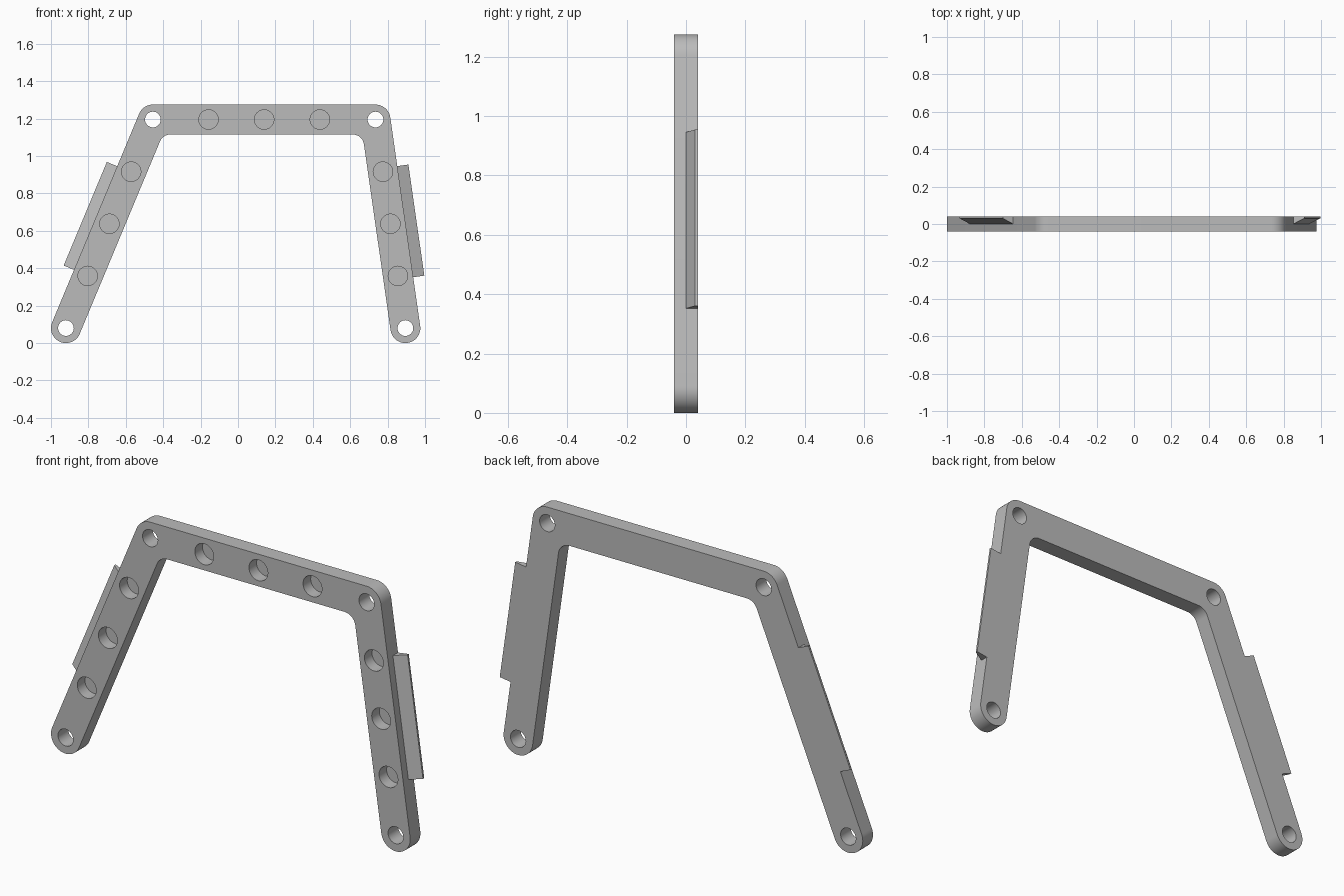
import bpy, bmesh, math
from mathutils import Vector

if "Cube" in bpy.data.objects:
    bpy.data.objects.remove(bpy.data.objects["Cube"])

HALF, WIDTH, FILLET = 0.04, 0.08, 0.06      # half thickness, half bar width, inner corner radius
FOOT_L, TOP_L = Vector((-0.92, 0.08)), Vector((-0.455, 1.195))
TOP_R, FOOT_R = Vector((0.735, 1.195)), Vector((0.895, 0.08))

grey = bpy.data.materials.new("plain_grey")
grey.diffuse_color = (0.5, 0.5, 0.5, 1)
grey.use_nodes = True
grey.node_tree.nodes["Principled BSDF"].inputs["Base Color"].default_value = grey.diffuse_color


def arc(c, r, a0, a1, n):
    return [(c.x + r * math.cos(a0 + (a1 - a0) * i / n),
             c.y + r * math.sin(a0 + (a1 - a0) * i / n)) for i in range(n + 1)]


def add_prism(bm, points, y0, y1):
    """Extrude an x-z outline from y0 to y1."""
    face = bm.faces.new([bm.verts.new((x, y0, z)) for x, z in points])
    moved = bmesh.ops.extrude_face_region(bm, geom=[face])["geom"]
    bmesh.ops.translate(bm, vec=(0, y1 - y0, 0),
                        verts=[v for v in moved if isinstance(v, bmesh.types.BMVert)])


def finish(name, bm):
    bmesh.ops.recalc_face_normals(bm, faces=bm.faces)
    mesh = bpy.data.meshes.new(name)
    bm.to_mesh(mesh)
    bm.free()
    mesh.materials.append(grey)
    ob = bpy.data.objects.new(name, mesh)
    bpy.context.collection.objects.link(ob)
    return ob


# Bent bar outline: rounded feet, rounded outer corners, filleted inner corners
d = TOP_L - FOOT_L
out_l = math.atan2(d.y, d.x) + math.pi / 2          # outward direction of left leg
d = FOOT_R - TOP_R
out_r = math.atan2(d.y, d.x) + math.pi / 2          # outward direction of right leg
up = math.pi / 2


def fillet_center(corner, out):
    half = (math.pi - abs(out - up)) / 2
    mid = (out + up) / 2 + math.pi
    return corner + Vector((math.cos(mid), math.sin(mid))) * (WIDTH + FILLET) / math.sin(half)


outline = (arc(FOOT_L, WIDTH, out_l, out_l + math.pi, 24)
           + arc(fillet_center(TOP_L, out_l), FILLET, out_l, up, 10)
           + arc(fillet_center(TOP_R, out_r), FILLET, up, out_r, 10)
           + arc(FOOT_R, WIDTH, out_r + math.pi, out_r + 2 * math.pi, 24)
           + arc(TOP_R, WIDTH, out_r, up, 12)
           + arc(TOP_L, WIDTH, up, out_l, 12))
bm = bmesh.new()
add_prism(bm, outline, -HALF, HALF)
bar = finish("bent_bar", bm)

# Hole cutters: through holes at the joints, blind pockets at the quarters of each bar
bm = bmesh.new()
joints = [FOOT_L, TOP_L, TOP_R, FOOT_R]
for j in joints:
    add_prism(bm, arc(j, 0.042, 0, 2 * math.pi, 32)[:-1], -0.1, 0.1)
for a, b in zip(joints, joints[1:]):
    for t in (0.25, 0.5, 0.75):
        add_prism(bm, arc(a.lerp(b, t), 0.052, 0, 2 * math.pi, 32)[:-1], -0.1, 0.02)
cutter = finish("hole_cutter", bm)
cutter.hide_render = True

mod = bar.modifiers.new("holes", 'BOOLEAN')
mod.operation, mod.solver, mod.object = 'DIFFERENCE', 'EXACT', cutter
bpy.context.view_layer.objects.active = bar
bar.select_set(True)
bpy.ops.object.modifier_apply(modifier="holes")
bpy.data.objects.remove(cutter)
bpy.ops.object.shade_smooth_by_angle(angle=math.radians(30))


# Wedge-shaped side fins, flush with the back
def fin(name, a, b, out):
    n = Vector((math.cos(out), math.sin(out)))
    along = (b - a).normalized()
    mid = (a + b) / 2
    profile = [(WIDTH, 0.0), (0.14, 0.03), (0.14, HALF), (WIDTH, HALF)]   # (offset, y)
    bm = bmesh.new()
    ends = []
    for s in (-0.3, 0.3):
        pts = [(mid + along * s + n * o, y) for o, y in profile]
        ends.append([bm.verts.new((p.x, y, p.y)) for p, y in pts])
    for ring in ends:
        bm.faces.new(ring)
    for i in range(4):
        k = (i + 1) % 4
        bm.faces.new((ends[0][i], ends[0][k], ends[1][k], ends[1][i]))
    finish(name, bm)


fin("left_fin", FOOT_L, TOP_L, out_l)
fin("right_fin", TOP_R, FOOT_R, out_r)
